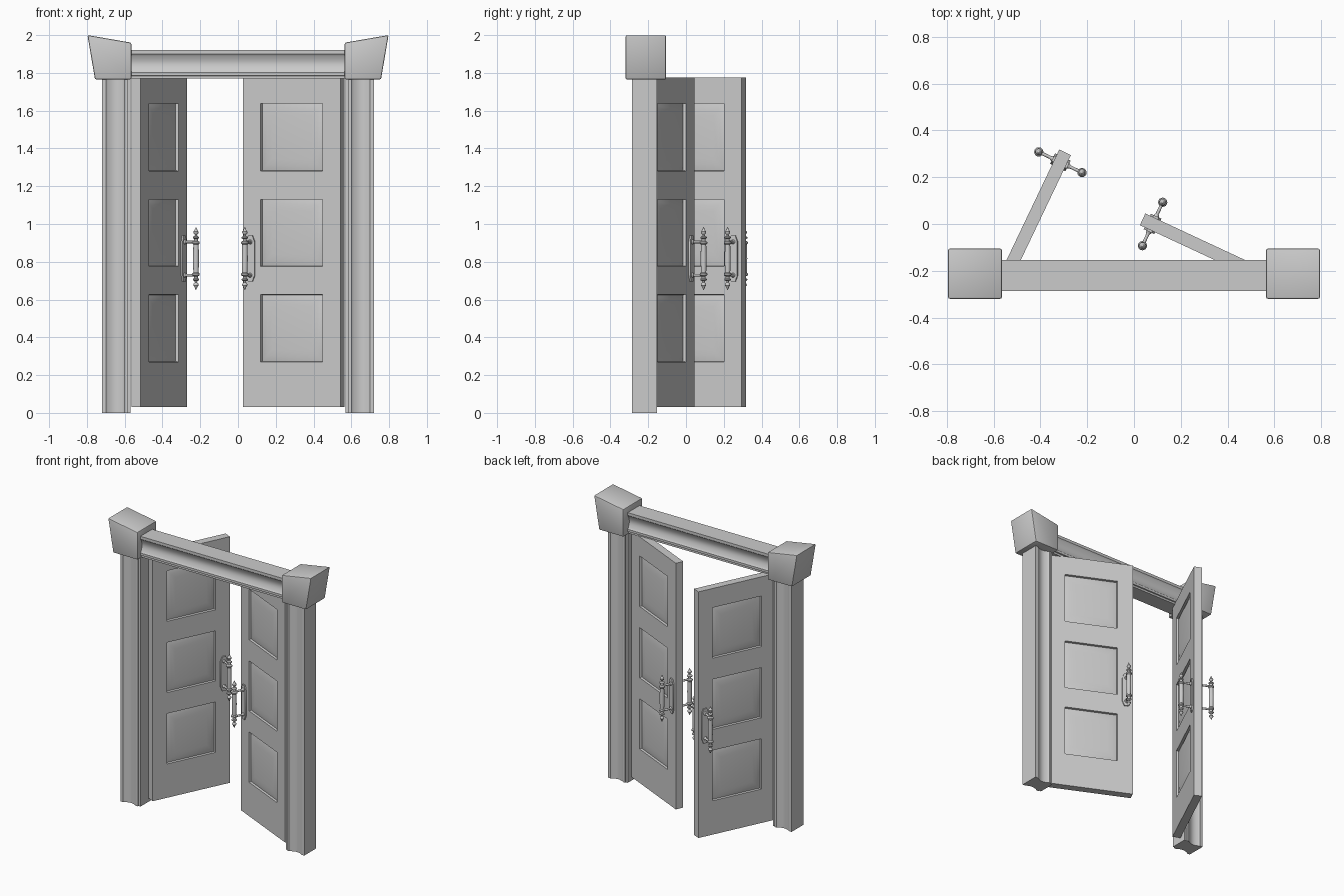
import bpy, bmesh, math
from mathutils import Matrix, Vector

if "Cube" in bpy.data.objects:
    bpy.data.objects.remove(bpy.data.objects["Cube"], do_unlink=True)

grey = bpy.data.materials.new("plain_grey")
grey.use_nodes = True
GREY = (0.6, 0.6, 0.6, 1)
grey.diffuse_color = GREY
grey.node_tree.nodes["Principled BSDF"].inputs["Base Color"].default_value = GREY

SIDES = ((-1, "right"), (1, "left"))
FRAME_Y = -0.22


def finish(bm, name, angle=35):
    """Turn a bmesh into a grey object, smooth with sharp edges kept."""
    bmesh.ops.recalc_face_normals(bm, faces=bm.faces)
    mesh = bpy.data.meshes.new(name)
    bm.to_mesh(mesh)
    bm.free()
    mesh.materials.append(grey)
    obj = bpy.data.objects.new(name, mesh)
    bpy.context.collection.objects.link(obj)
    bpy.ops.object.select_all(action='DESELECT')
    obj.select_set(True)
    bpy.context.view_layer.objects.active = obj
    bpy.ops.object.shade_smooth_by_angle(angle=math.radians(angle))
    return obj


def prism(bm, points, place, start, end):
    """Extrude an outline from start to end; place(u, v, t) gives a position."""
    rings = [[bm.verts.new(place(u, v, t)) for u, v in points] for t in (start, end)]
    bm.faces.new(rings[0])
    bm.faces.new(rings[1])
    n = len(points)
    for i in range(n):
        j = (i + 1) % n
        bm.faces.new((rings[0][i], rings[0][j], rings[1][j], rings[1][i]))


# Moulding cross-section: outer lip, wide cove, bead and inner step, on both sides
H = 0.066
cove = [(0.024 + 0.09 * i / 10, H - 0.004 - 0.014 * math.sin(math.pi * i / 10))
        for i in range(11)]
half = [(0, H), (0.02, H)] + cove + [(0.118, H), (0.134, H), (0.136, H - 0.008), (0.15, H - 0.008)]
moulding = half + [(u, -v) for u, v in reversed(half)]

# Posts
for s, side in SIDES:
    bm = bmesh.new()
    prism(bm, moulding, lambda u, v, t: (s * (0.72 - u), FRAME_Y + v, t), 0, 1.8)
    finish(bm, side + "_post")

# Lintel
bm = bmesh.new()
prism(bm, moulding, lambda u, v, t: (t, FRAME_Y + v, 1.92 - u), -0.6, 0.6)
finish(bm, "lintel")

# Flared corner blocks
block = [(0.565, 1.765), (0.757, 1.765), (0.797, 2.0), (0.565, 1.96)]
for s, side in SIDES:
    bm = bmesh.new()
    prism(bm, block, lambda u, v, t: (s * u, t, v), -0.32, -0.105)
    bmesh.ops.recalc_face_normals(bm, faces=bm.faces)
    bmesh.ops.bevel(bm, geom=bm.edges[:], offset=0.008, segments=2,
                    profile=0.5, affect='EDGES')
    finish(bm, side + "_corner_block")

# Door slab with three raised panels sunk in each face
WIDTH, THICK, LOW, HIGH = 0.57, 0.055, 0.03, 1.775
PANEL_X = (0.105, 0.465)
PANEL_Z = ((0.27, 0.627), (0.776, 1.131), (1.281, 1.639))


def build_door(name, s):
    bm = bmesh.new()
    bmesh.ops.create_cube(bm, size=1)
    bmesh.ops.scale(bm, vec=(WIDTH, THICK, HIGH - LOW), verts=bm.verts)
    bmesh.ops.translate(bm, vec=(WIDTH / 2, -THICK / 2, (LOW + HIGH) / 2), verts=bm.verts)
    cuts = [((x, 0, 0), (1, 0, 0)) for x in PANEL_X]
    cuts += [((0, 0, z), (0, 0, 1)) for pair in PANEL_Z for z in pair]
    for co, no in cuts:
        bmesh.ops.bisect_plane(bm, geom=bm.verts[:] + bm.edges[:] + bm.faces[:],
                               plane_co=co, plane_no=no)
    bm.normal_update()
    panels = []
    for f in bm.faces:
        c = f.calc_center_median()
        if (abs(f.normal.y) > 0.9 and PANEL_X[0] < c.x < PANEL_X[1]
                and any(a < c.z < b for a, b in PANEL_Z)):
            panels.append(f)
    for inset, rise in ((0.002, -0.016), (0.012, 0.004), (0.02, 0.004), (0.03, 0.003)):
        bmesh.ops.inset_individual(bm, faces=panels, thickness=inset, depth=rise,
                                   use_even_offset=True)
    bmesh.ops.scale(bm, vec=(s, 1, 1), verts=bm.verts)
    return finish(bm, name)


# Pull handle: back plate, two arms and a turned bar with finials
BAR = 0.075
MID = 0.817
turned = [(0, 0.168), (0.005, 0.158), (0.008, 0.15), (0.014, 0.142), (0.013, 0.134),
          (0.006, 0.126), (0.007, 0.12), (0.017, 0.114), (0.017, 0.108), (0.01, 0.104),
          (0.01, 0.094), (0.02, 0.088), (0.02, 0.08), (0.014, 0.074), (0.016, 0)]
bar_profile = turned + [(r, -z) for r, z in reversed(turned[:-1])]


def build_handle(name):
    bm = bmesh.new()
    verts = [bm.verts.new((r, BAR, MID + z)) for r, z in bar_profile]
    edges = [bm.edges.new(pair) for pair in zip(verts, verts[1:])]
    bmesh.ops.spin(bm, geom=verts + edges, cent=(0, BAR, 0), axis=(0, 0, 1),
                   angle=math.tau, steps=16)
    bmesh.ops.remove_doubles(bm, verts=bm.verts, dist=0.0002)
    plate = [(0.012, 0.122), (0.025, 0.09), (0.025, -0.09), (0.012, -0.122)]
    plate += [(-x, z) for x, z in reversed(plate)]
    prism(bm, plate, lambda u, v, t: (u, t, MID + v), -0.002, 0.009)
    for z in (-0.088, 0.088):
        for radius, tip, length in ((0.007, 0.007, BAR), (0.016, 0.009, 0.018)):
            turn = Matrix.Rotation(-math.pi / 2, 4, 'X')
            bmesh.ops.create_cone(bm, cap_ends=True, segments=12, radius1=radius,
                                  radius2=tip, depth=length,
                                  matrix=Matrix.Translation((0, length / 2, MID + z)) @ turn)
    return finish(bm, name)


# Doors swing backward by different amounts, each with a handle on both faces
for (s, side), swing in zip(SIDES, (64.5, 25)):
    hinge = (Matrix.Translation((s * 0.565, -0.196, 0))
             @ Matrix.Rotation(math.radians(-s * swing), 4, 'Z'))
    door = build_door(side + "_door", -s)
    door.matrix_world = hinge
    for face, y, turn in (("front", -THICK, math.pi), ("back", 0, 0)):
        handle = build_handle(side + "_door_" + face + "_handle")
        handle.matrix_world = (hinge @ Matrix.Translation(Vector((-s * (WIDTH - 0.047), y, 0)))
                               @ Matrix.Rotation(turn, 4, 'Z'))
